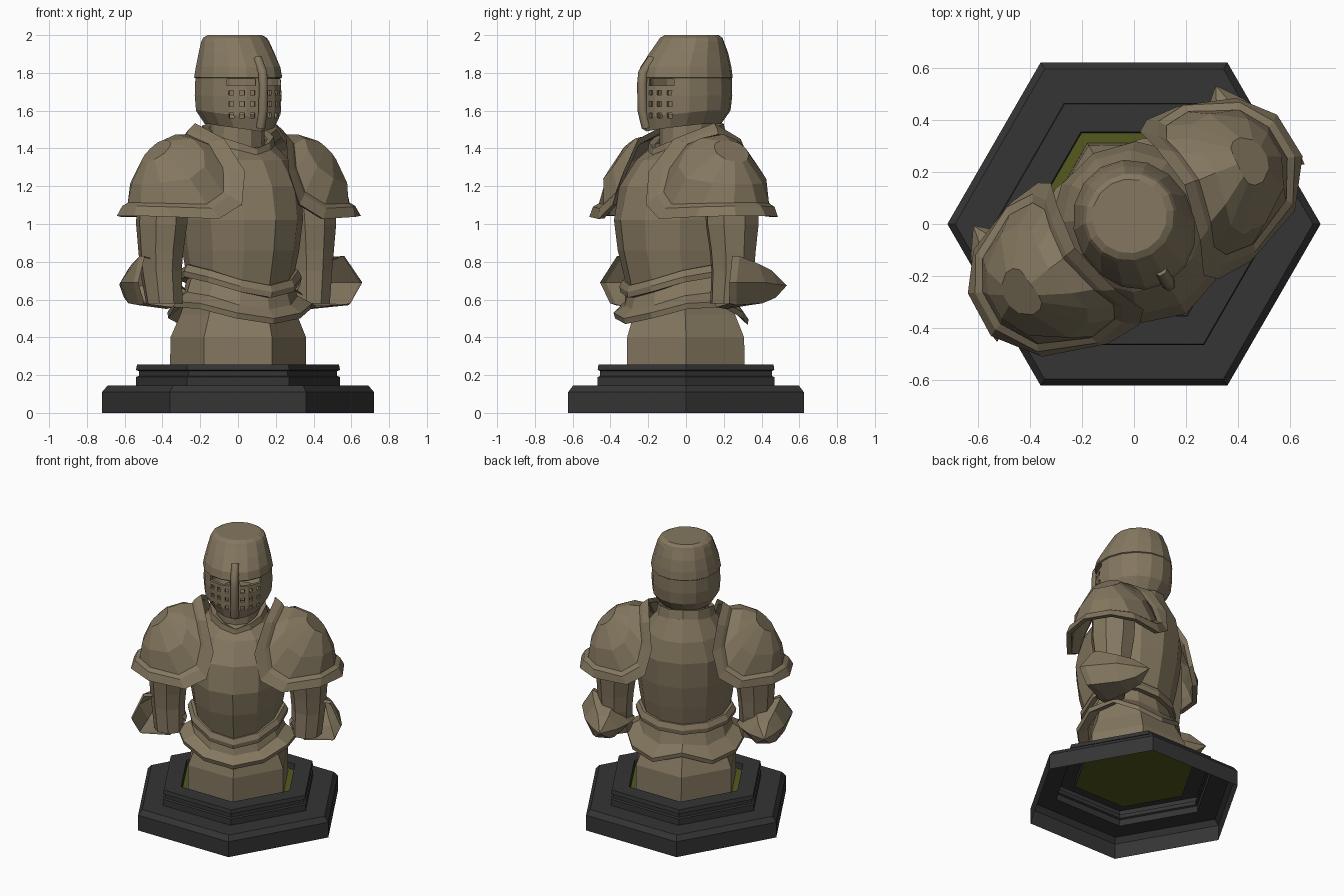
import bpy, bmesh, math
from mathutils import Vector

if "Cube" in bpy.data.objects:
    bpy.data.objects.remove(bpy.data.objects["Cube"])

TURN = math.radians(30)          # the bust is turned on its base


def material(name, rgb):
    m = bpy.data.materials.new(name)
    m.diffuse_color = (*rgb, 1)
    m.use_nodes = True
    m.node_tree.nodes["Principled BSDF"].inputs["Base Color"].default_value = m.diffuse_color
    return m


BRONZE = material("bronze", (0.23, 0.185, 0.115))
BLACK = material("black_stone", (0.035, 0.035, 0.035))
GREEN = material("green_felt", (0.09, 0.10, 0.012))


def sample(v, t):
    """Number, or list of values spread from front (t=0) to back (t=1)."""
    if not isinstance(v, (list, tuple)):
        return v
    f = t * (len(v) - 1)
    i = min(int(f), len(v) - 2)
    return v[i] + (v[i + 1] - v[i]) * (f - i)


def ring(z, side, front, back, n=12, x0=0, y0=0):
    pts = []
    for k in range(n):
        a = 2 * math.pi * k / n
        t = min(k, n - k) / (n / 2)
        depth = front if math.cos(a) > 0 else back
        pts.append(Vector((x0 + side * math.sin(a), y0 - depth * math.cos(a), sample(z, t))))
    return pts


def loft(name, rings, mat=BRONZE, start=False, end=False, closed=False):
    bm = bmesh.new()
    vs = [[bm.verts.new(p) for p in r] for r in rings]
    n = len(vs[0])
    pairs = list(zip(vs, vs[1:])) + ([(vs[-1], vs[0])] if closed else [])
    for a, b in pairs:
        for i in range(n):
            j = (i + 1) % n
            bm.faces.new((a[i], a[j], b[j], b[i]))
    if start:
        bm.faces.new(vs[0])
    if end:
        bm.faces.new(vs[-1])
    bmesh.ops.remove_doubles(bm, verts=bm.verts, dist=1e-5)
    bmesh.ops.recalc_face_normals(bm, faces=bm.faces)
    me = bpy.data.meshes.new(name)
    bm.to_mesh(me)
    bm.free()
    me.materials.append(mat)
    ob = bpy.data.objects.new(name, me)
    ob.rotation_euler.z = TURN
    bpy.context.collection.objects.link(ob)
    return ob


def tube(name, pts, radius, res=0):
    cu = bpy.data.curves.new(name, 'CURVE')
    cu.dimensions = '3D'
    cu.bevel_depth, cu.bevel_resolution, cu.use_fill_caps = radius, res, True
    sp = cu.splines.new('POLY')
    sp.points.add(len(pts) - 1)
    for p, c in zip(sp.points, pts):
        p.co = (*c, 1)
    cu.materials.append(BRONZE)
    ob = bpy.data.objects.new(name, cu)
    ob.rotation_euler.z = TURN
    bpy.context.collection.objects.link(ob)


def flip(pts, s):
    return [Vector((p[0] * s, p[1], p[2])) for p in pts]


# stepped hexagonal base, hollow underneath, with a felt floor
steps = [(.72, 0), (.72, .11), (.69, .145), (.54, .145), (.54, .19), (.525, .195),
         (.525, .222), (.54, .227), (.535, .255), (.41, .255), (.405, .215)]
loft("base", [ring(z, r, r, r, 6) for r, z in steps], BLACK)
loft("base_floor", [ring(.215, .41, .41, .41, 6), ring(.215, 0, 0, 0, 6)], GREEN)

# hips
loft("hips", [ring(.215, .36, .36, .36, 6), ring(.4, .36, .36, .35, 6),
              ring(.52, .31, .32, .29, 6), ring(.68, .27, .28, .22, 6)])

# flared skirt below the waist, wavy at the hem
hem = [.47, .5, .55, .56, .5, .465, .53]
loft("waist_skirt", [ring([.63, .65, .69, .73, .72, .69, .68], .28, .31, .23),
                     ring([.55, .57, .62, .64, .61, .58, .6], .31, .33, .26),
                     ring([z + .03 for z in hem], .395, .38, .31),
                     ring(hem, .39, .37, .305),
                     ring([.54, .55, .6, .62, .59, .56, .58], .28, .31, .24)])

# waist flange
low = [.61, .64, .69, .72, .70, .68, .67]
mid = [z + .03 for z in low]
top = [z + .065 for z in low]
loft("waist_flange", [ring(low, .29, .32, .23), ring(low, .325, .355, .265),
                      ring(mid, .33, .36, .27), ring(top, .31, .345, .255),
                      ring(top, .28, .31, .22)], closed=True)

# breastplate and backplate
loft("torso", [ring(mid, .285, .325, .235), ring(.86, .305, .38, .27),
               ring(1.02, .325, .40, .30), ring(1.2, .33, .36, .315),
               ring(1.34, .27, .26, .29), ring([1.37, 1.42, 1.46, 1.48], .19, .20, .22)],
     end=True)

# collar and neck
loft("collar", [ring([1.33, 1.38, 1.43, 1.45], .20, .21, .225),
                ring([1.40, 1.46, 1.52, 1.54], .185, .20, .205),
                ring([1.39, 1.45, 1.51, 1.53], .15, .17, .17)])
loft("neck", [ring(1.33, .15, .15, .15, y0=.01), ring(1.58, .14, .15, .15, y0=.01)], end=True)

# helmet shell, skull part standing slightly proud of the visor
helm = loft("helmet", [
    ring([1.49, 1.51, 1.53, 1.53, 1.53], .175, .24, .19, 16),
    ring([1.56, 1.58, 1.6, 1.6, 1.6], .22, .258, .242, 16),
    ring(1.68, .226, .258, .252, 16),
    ring(1.772, .222, .252, .252, 16),
    ring(1.776, .23, .262, .254, 16),
    ring(1.83, .22, .25, .248, 16),
    ring(1.905, .20, .21, .215, 16, y0=.015),
    ring(1.965, .183, .178, .175, 16, y0=.03),
    ring(1.985, .172, .168, .165, 16, y0=.033),
    ring(2.0, .145, .143, .143, 16, y0=.035)], end=True)
sol = helm.modifiers.new("shell", 'SOLIDIFY')
sol.thickness, sol.offset = .022, -1

# eye slits and breathing holes cut out of the helmet
bm = bmesh.new()


def cut_box(angle, z, w, h):
    a = math.radians(angle)
    c, u = Vector((math.sin(a) * .24, -math.cos(a) * .26, z)), Vector((math.cos(a), math.sin(a), 0))
    out, up = Vector((math.sin(a), -math.cos(a), 0)), Vector((0, 0, 1))
    v = [bm.verts.new(c + u * w * i / 2 + out * .07 * j + up * h * k / 2)
         for i in (-1, 1) for j in (-1, 1) for k in (-1, 1)]
    for f in ((0, 1, 3, 2), (4, 6, 7, 5), (0, 4, 5, 1), (2, 3, 7, 6), (0, 2, 6, 4), (1, 5, 7, 3)):
        bm.faces.new([v[i] for i in f])


for s in (-1, 1):
    cut_box(s * 28, 1.75, .15, .036)
    for ang in (13, 27, 41):
        for z in (1.575, 1.635, 1.695):
            cut_box(s * ang, z, .026, .026)
bmesh.ops.recalc_face_normals(bm, faces=bm.faces)
me = bpy.data.meshes.new("visor_cutter")
bm.to_mesh(me)
bm.free()
cutter = bpy.data.objects.new("visor_cutter", me)
cutter.rotation_euler.z = TURN
cutter.hide_render = True
bpy.context.collection.objects.link(cutter)
boo = helm.modifiers.new("visor_holes", 'BOOLEAN')
boo.object, boo.operation, boo.solver = cutter, 'DIFFERENCE', 'EXACT'
bpy.context.view_layer.objects.active = helm
for m in ("shell", "visor_holes"):
    bpy.ops.object.modifier_apply(modifier=m)
bpy.data.objects.remove(cutter)

# nose bar
tube("nose_bar", [(0, -.205, 1.875), (0, -.262, 1.80), (0, -.268, 1.74), (0, -.265, 1.60), (0, -.24, 1.51)], .027, 1)

# shoulder guards, arms and elbow guards on both sides
rim = [(.25, .03, 1.50), (.20, -.17, 1.42), (.15, -.28, 1.26), (.19, -.315, 1.10), (.32, -.315, 1.03),
       (.54, -.24, 1.04), (.66, -.09, 1.045), (.655, .08, 1.045), (.56, .2, 1.04), (.36, .275, 1.04),
       (.25, .29, 1.11), (.21, .27, 1.27), (.23, .19, 1.42)]
centre, size, pole = Vector((.33, -.01, 1.06)), Vector((.32, .29, .42)), Vector((.6, 0, .8))


def dome_point(p, t, lift=0):
    d = Vector([(p[i] - centre[i]) / size[i] for i in range(3)]).normalized()
    d = d.lerp(pole, t).normalized()
    return Vector([centre[i] + d[i] * (size[i] + lift) for i in range(3)])


def outward(p, lift):
    return Vector(p) + (Vector(p) - centre).normalized() * lift


cop_front = [(.47, .02, .80), (.61, -.07, .83), (.685, -.13, .69), (.63, -.10, .58), (.44, -.07, .56), (.34, -.04, .65)]
cop_lip = [(.47, .05, .82), (.62, -.03, .83), (.69, -.09, .69), (.64, -.06, .57), (.44, -.01, .55), (.335, .02, .66)]
cop_back = [(.47, .11, .79), (.59, .10, .79), (.655, .11, .69), (.60, .12, .58), (.46, .12, .57), (.36, .11, .67)]
cop_end = [(.49, .21, .755), (.56, .20, .755), (.605, .21, .68), (.57, .22, .61), (.48, .22, .605), (.43, .21, .67)]
for s, side in ((-1, "left"), (1, "right")):
    dome = [rim] + [[dome_point(p, t) for p in rim] for t in (.15, .42, .74)]
    loft("shoulder_guard_" + side, [flip(r, s) for r in dome], end=True)
    band = [rim, [outward(p, .035) for p in rim],
            [dome_point(p, .13, .028) for p in rim], [dome_point(p, .18) for p in rim]]
    loft("shoulder_rim_" + side, [flip(r, s) for r in band], closed=True)
    arm = [ring(1.25, .14, .15, .15, 8, .44, .02), ring(1.0, .135, .15, .15, 8, .455, .02),
           ring(.86, .12, .13, .13, 8, .46, .02), ring(.75, .11, .12, .12, 8, .46, .02),
           ring(.58, .10, .10, .10, 8, .45, .0)]
    loft("arm_" + side, [flip(r, s) for r in arm], start=True, end=True)
    tip = [(.54, .305, .675)] * 6
    loft("elbow_guard_" + side, [flip(r, s) for r in (cop_front, cop_lip, cop_back, cop_end, tip)])
